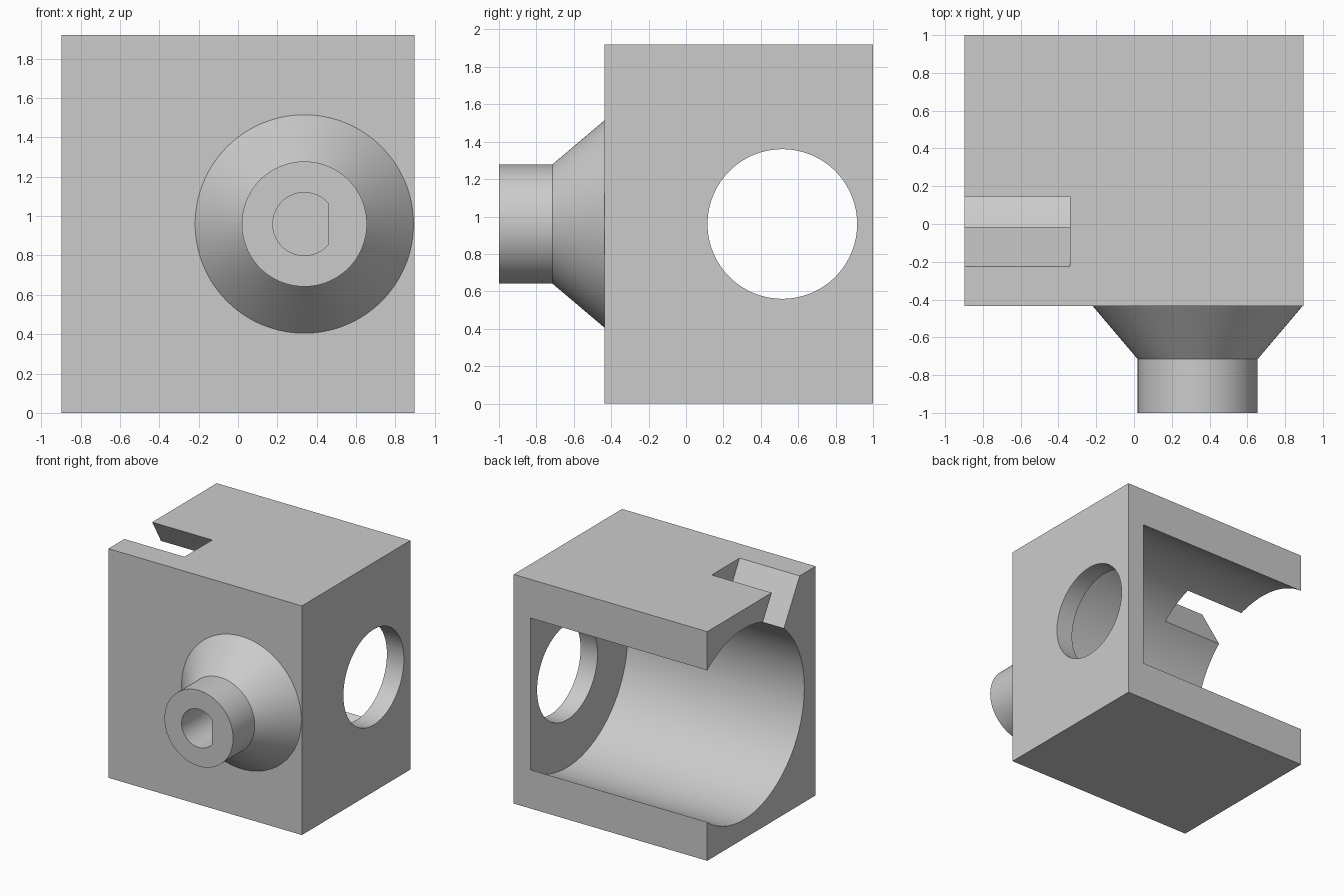
import bpy, bmesh, math
from mathutils import Vector

cube = bpy.data.objects.get("Cube")
if cube:
    bpy.data.objects.remove(cube, do_unlink=True)

grey = bpy.data.materials.new("plain grey")
grey.use_nodes = True
colour = (0.6, 0.6, 0.6, 1)
grey.diffuse_color = colour
grey.node_tree.nodes["Principled BSDF"].inputs["Base Color"].default_value = colour


def circle(cu, cv, r, n=128, start=0.0, end=math.tau):
    """Points of a circle, or of an arc when an end angle is given."""
    closed = end - start > math.tau - 0.001
    return [(cu + r * math.cos(start + (end - start) * i / n),
             cv + r * math.sin(start + (end - start) * i / n))
            for i in range(n if closed else n + 1)]


def loft(name, axis, sections):
    """Solid through equal-sized loops, each given as (position along axis, points)."""
    bm = bmesh.new()
    loops = []
    for pos, pts in sections:
        loops.append([bm.verts.new((pos, u, v) if axis == "X" else (u, pos, v))
                      for u, v in pts])
    for a, b in zip(loops, loops[1:]):
        for i in range(len(a)):
            j = (i + 1) % len(a)
            bm.faces.new((a[i], a[j], b[j], b[i]))
    bm.faces.new(loops[0])
    bm.faces.new(loops[-1])
    bmesh.ops.recalc_face_normals(bm, faces=bm.faces)
    mesh = bpy.data.meshes.new(name)
    bm.to_mesh(mesh)
    bm.free()
    mesh.materials.append(grey)
    ob = bpy.data.objects.new(name, mesh)
    bpy.context.collection.objects.link(ob)
    return ob


def combine(target, tool, operation):
    """Apply a boolean and remove the tool."""
    mod = target.modifiers.new(operation, "BOOLEAN")
    mod.operation, mod.solver, mod.object = operation, "EXACT", tool
    bpy.context.view_layer.objects.active = target
    bpy.ops.object.modifier_apply(modifier=mod.name)
    bpy.data.objects.remove(tool, do_unlink=True)


SIDE, FRONT, TOP = 0.897, -0.435, 1.92
MID_Y, MID_Z = 0.515, 0.96      # bore axis
SPOUT_X = 0.337                 # spout axis

# Block
housing = loft("housing", "X", [
    (x, [(FRONT, 0), (1, 0), (1, TOP), (FRONT, TOP)]) for x in (-SIDE, SIDE)])

# Tapered spout, sunk a little into the block
spout = loft("spout", "Y", [(y, circle(SPOUT_X, MID_Z, r)) for y, r in
                            ((-1, 0.318), (-0.715, 0.318), (FRONT, 0.555), (-0.4, 0.555))])
combine(housing, spout, "UNION")

# Large bore, open at the right end and through the back
bore = loft("bore_cutter", "X", [(x, circle(MID_Y, MID_Z, 0.8, 160)) for x in (-1.1, 0.74)])
combine(housing, bore, "DIFFERENCE")

# Round opening in the end wall
opening = loft("opening_cutter", "X", [(x, circle(MID_Y, MID_Z, 0.4)) for x in (0.6, 1.1)])
combine(housing, opening, "DIFFERENCE")

# Slot leaning forward, radial to the bore
lean = math.radians(30)
out = Vector((-math.sin(lean), math.cos(lean)))
across = Vector((out.y, -out.x)) * 0.16
centre = Vector((MID_Y, MID_Z))
corners = [centre + out * d + across * s
           for d, s in ((0.5, -1), (0.5, 1), (1.4, 1), (1.4, -1))]
slot = loft("slot_cutter", "X", [(x, [tuple(c) for c in corners]) for x in (-1.1, -0.34)])
combine(housing, slot, "DIFFERENCE")

# Blind D-shaped shaft hole with its flat towards the left
flat = math.acos(0.75)
d_shape = circle(SPOUT_X, MID_Z, 0.16, 80, flat, math.tau - flat)
shaft = loft("shaft_cutter", "Y", [(y, d_shape) for y in (-1.1, -0.44)])
combine(housing, shaft, "DIFFERENCE")

# Smooth curved walls, sharp edges
bpy.ops.object.select_all(action="DESELECT")
housing.select_set(True)
bpy.context.view_layer.objects.active = housing
bpy.ops.object.shade_smooth_by_angle(angle=lean)
